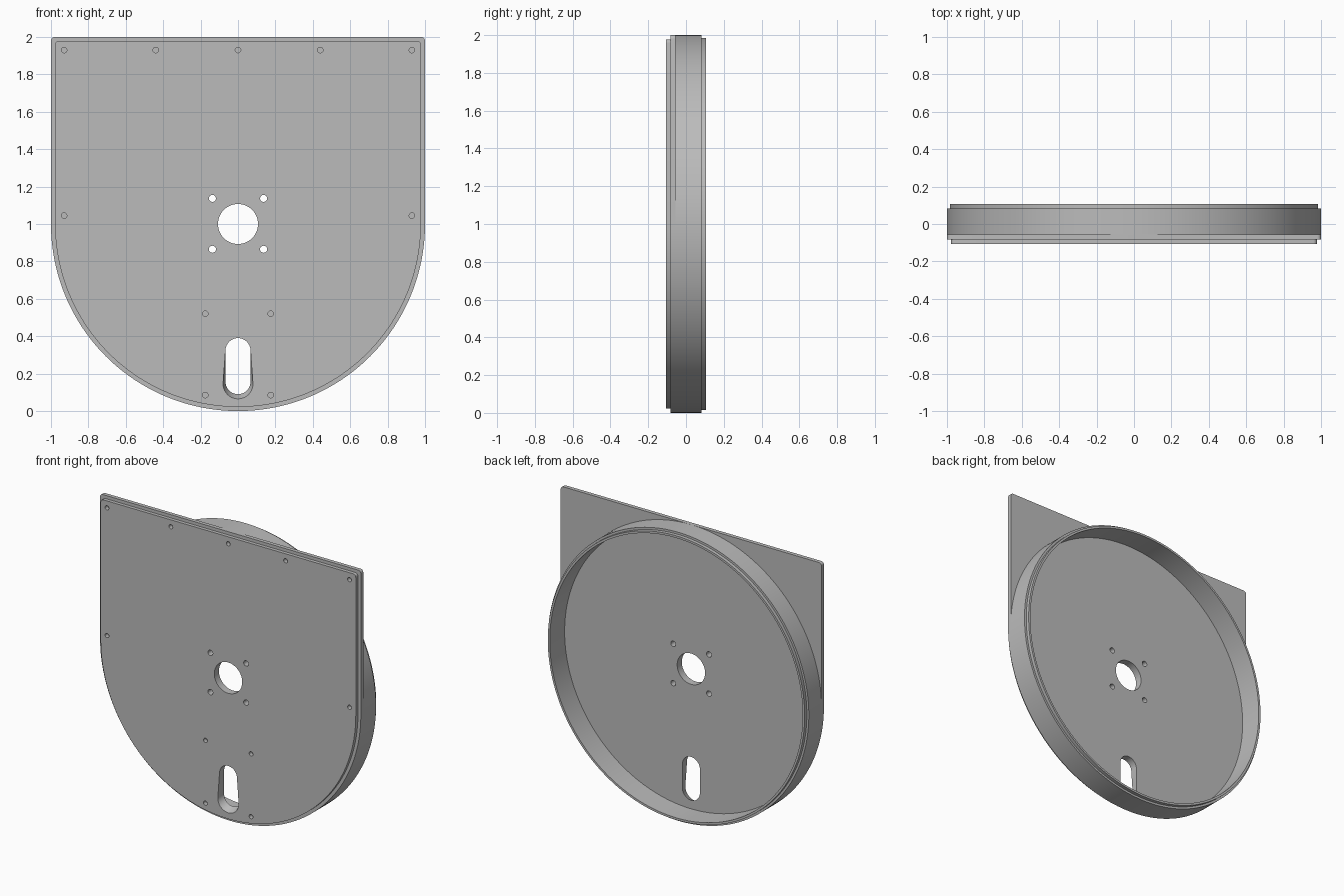
import bpy, bmesh
from math import sin, cos, pi, radians

if "Cube" in bpy.data.objects:
    bpy.data.objects.remove(bpy.data.objects["Cube"])

FRONT, STEP, FLOOR, BACK = -0.107, -0.083, -0.056, 0.107

grey = bpy.data.materials.new("satin grey")
grey.use_nodes = True
colour = (0.5, 0.5, 0.5, 1)
grey.diffuse_color = colour
grey.node_tree.nodes["Principled BSDF"].inputs["Base Color"].default_value = colour


def arc(cx, cz, r, start, end, n):
    """Points of an arc in the xz plane, angles in degrees."""
    angles = [radians(start + (end - start) * i / n) for i in range(n + 1)]
    return [(cx + r * cos(a), cz + r * sin(a)) for a in angles]


def add_loft(bm, sections, closed=False):
    """Skin matching xz outlines given as (y, outline); cap or close the ends."""
    loops = [[bm.verts.new((x, y, z)) for x, z in pts] for y, pts in sections]
    pairs = list(zip(loops, loops[1:]))
    if closed:
        pairs.append((loops[-1], loops[0]))
    else:
        bm.faces.new(loops[0])
        bm.faces.new(loops[-1])
    for a, b in pairs:
        for i in range(len(a)):
            j = (i + 1) % len(a)
            bm.faces.new((a[i], a[j], b[j], b[i]))


def make_object(name, bm):
    bmesh.ops.recalc_face_normals(bm, faces=bm.faces)
    mesh = bpy.data.meshes.new(name)
    bm.to_mesh(mesh)
    bm.free()
    mesh.materials.append(grey)
    obj = bpy.data.objects.new(name, mesh)
    bpy.context.collection.objects.link(obj)
    return obj


def activate(obj):
    bpy.ops.object.select_all(action="DESELECT")
    obj.select_set(True)
    bpy.context.view_layer.objects.active = obj


def circle(x, z, r, n):
    return arc(x, z, r, 0, 360 * (n - 1) / n, n - 1)


def plate_outline(inset):
    """Square top with small rounded corners, half-round bottom."""
    r, side = 0.02, 1 - inset
    return (arc(0, 1, side, 180, 360, 96)
            + arc(side - r, 1 + side - r, r, 0, 90, 6)
            + arc(r - side, 1 + side - r, r, 90, 180, 6))


# Front plate with a stepped front edge
bm = bmesh.new()
add_loft(bm, [(FRONT, plate_outline(0.022)), (STEP, plate_outline(0.022)),
              (STEP, plate_outline(0)), (FLOOR, plate_outline(0))])
plate = make_object("front_plate", bm)

# Cutters for the shaft hole, mounting holes, screw holes and flared slot
bm = bmesh.new()


def drill(x, z, r, depth, n=20):
    add_loft(bm, [(FRONT - 0.02, circle(x, z, r, n)),
                  (FRONT + depth, circle(x, z, r, n))])


THROUGH, BLIND = 0.08, 0.03
drill(0, 1, 0.107, THROUGH, 64)
drill(0, 1.93, 0.015, BLIND)
for s in (-1, 1):
    for z in (0.865, 1.137):
        drill(s * 0.137, z, 0.019, THROUGH)
    for x, z in ((0.93, 1.93), (0.44, 1.93), (0.93, 1.045), (0.175, 0.52), (0.175, 0.085)):
        drill(s * x, z, 0.015, BLIND)


def slot(low_z, low_r):
    return arc(0, 0.323, 0.067, 0, 180, 20) + arc(0, low_z, low_r, 180, 360, 20)


wide, narrow = slot(0.145, 0.08), slot(0.157, 0.067)
add_loft(bm, [(FRONT - 0.02, wide), (FRONT, wide), (FLOOR, narrow), (FLOOR + 0.02, narrow)])
cutter = make_object("hole_cutter", bm)
cutter.hide_render = True

activate(plate)
cut = plate.modifiers.new("holes", "BOOLEAN")
cut.operation = "DIFFERENCE"
cut.solver = "EXACT"
cut.object = cutter
bpy.ops.object.modifier_apply(modifier=cut.name)
bpy.data.objects.remove(cutter)

# Round wall behind the plate, with a stepped rim
bm = bmesh.new()
profile = [(1, FLOOR), (1, -STEP), (0.985, -STEP), (0.985, BACK), (0.97, BACK), (0.97, FLOOR)]
add_loft(bm, [(y, circle(0, 1, r, 192)) for r, y in profile], closed=True)
wall = make_object("round_wall", bm)

for obj in (plate, wall):
    activate(obj)
    bpy.ops.object.shade_smooth_by_angle(angle=radians(30))
